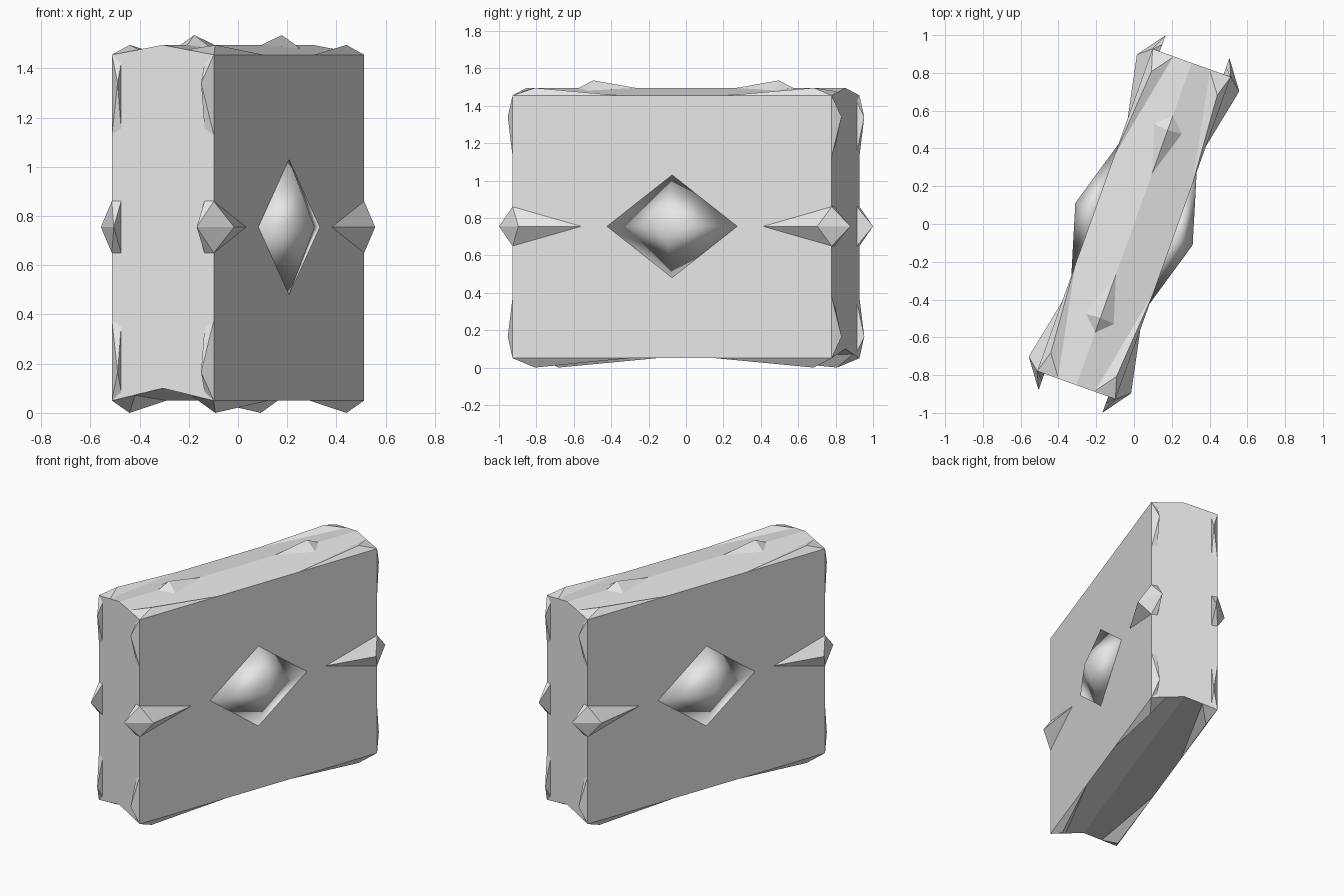
import bpy, bmesh, math

cube = bpy.data.objects.get("Cube")
if cube:
    bpy.data.objects.remove(cube, do_unlink=True)

HW, HL = 0.22, 0.906            # half thickness and half length
LOW, HIGH, MID = 0.05, 1.455, 0.755
RISE = 0.04                     # height of the roof ridge
TURN = math.radians(-19.7)      # the slab stands turned about z

grey = bpy.data.materials.new("plain_grey")
grey.use_nodes = True
grey.diffuse_color = (0.8, 0.8, 0.8, 1)
grey.node_tree.nodes["Principled BSDF"].inputs["Base Color"].default_value = (0.8, 0.8, 0.8, 1)


def finish(name, bm, smooth=False):
    bmesh.ops.recalc_face_normals(bm, faces=bm.faces)
    for f in bm.faces:
        f.smooth = smooth
    mesh = bpy.data.meshes.new(name)
    bm.to_mesh(mesh)
    bm.free()
    mesh.materials.append(grey)
    ob = bpy.data.objects.new(name, mesh)
    ob.rotation_euler.z = TURN
    bpy.context.collection.objects.link(ob)
    return ob


def hull(name, points):
    bm = bmesh.new()
    verts = [bm.verts.new(p) for p in points]
    bmesh.ops.convex_hull(bm, input=verts)
    bmesh.ops.delete(bm, geom=[v for v in bm.verts if not v.link_faces], context='VERTS')
    return finish(name, bm)


# Slab body: ridged top and hollowed underside, extruded along its length
bm = bmesh.new()
profile = [(-HW, LOW), (0, LOW + 0.05), (HW, LOW), (HW, HIGH), (0, HIGH + RISE), (-HW, HIGH)]
end = bm.faces.new([bm.verts.new((x, -HL, z)) for x, z in profile])
ext = bmesh.ops.extrude_face_region(bm, geom=[end], use_keep_orig=True)
for v in ext["geom"]:
    if isinstance(v, bmesh.types.BMVert):
        v.co.y = HL
finish("slab_body", bm)

# Spikes at the four upright edges; points are (inset across, inset along, z)
for su, side in ((1, "left"), (-1, "right")):
    for sv, depth in ((-1, "front"), (1, "back")):
        def place(points):
            return [(su * (HW - a), sv * (HL - b), z) for a, b, z in points]

        tag = f"{depth}_{side}"
        hull(f"middle_spike_{tag}", place([
            (0, 0, MID + 0.105), (0, 0, MID - 0.105), (0.04, 0, MID + 0.105), (0.04, 0, MID - 0.105),
            (0.041, -0.092, MID), (-0.068, 0.057, MID), (0, 0.39, MID)]))
        hull(f"top_spike_{tag}", place([
            (0, 0, HIGH), (0.035, 0.115, HIGH + RISE), (0, 0.6, HIGH), (0.12, 0, HIGH + 0.02)]))
        hull(f"bottom_spike_{tag}", place([
            (0, 0, LOW), (0.035, 0.115, 0), (0, 0.66, LOW), (0.1, 0, LOW + 0.022)]))
        # End-face spikes, one near the top and one near the bottom
        for label, z0, d in (("upper", HIGH, -1), ("lower", LOW, 1)):
            hull(f"{label}_end_spike_{tag}", place([
                (0, 0, z0), (0.04, -0.042, z0 + d * 0.115), (0, 0, z0 + d * 0.325),
                (0.04, 0, z0 + d * 0.035), (0.04, 0, z0 + d * 0.3)]))

# Soft diamond bosses on the two broad faces
for su, side in ((1, "left"), (-1, "right")):
    bm = bmesh.new()
    peak = bm.verts.new((su * (HW + 0.11), 0, MID))
    rim = [bm.verts.new((su * HW, y, MID + z)) for y, z in ((-0.37, 0), (0, 0.275), (0.37, 0), (0, -0.275))]
    for i in range(4):
        bm.faces.new((peak, rim[i], rim[(i + 1) % 4]))
    bm.faces.new(rim)
    bmesh.ops.recalc_face_normals(bm, faces=bm.faces)
    finish(f"diamond_boss_{side}", bm, smooth=True)

# Kite-shaped studs on the ridge
for sv, depth in ((-1, "front"), (1, "back")):
    ridge = HIGH + RISE
    hull(f"ridge_stud_{depth}", [
        (0, sv * 0.527, ridge + 0.04), (0, sv * 0.61, ridge), (0, sv * 0.284, ridge),
        (0.078, sv * 0.535, ridge - 0.014), (-0.078, sv * 0.535, ridge - 0.014)])
